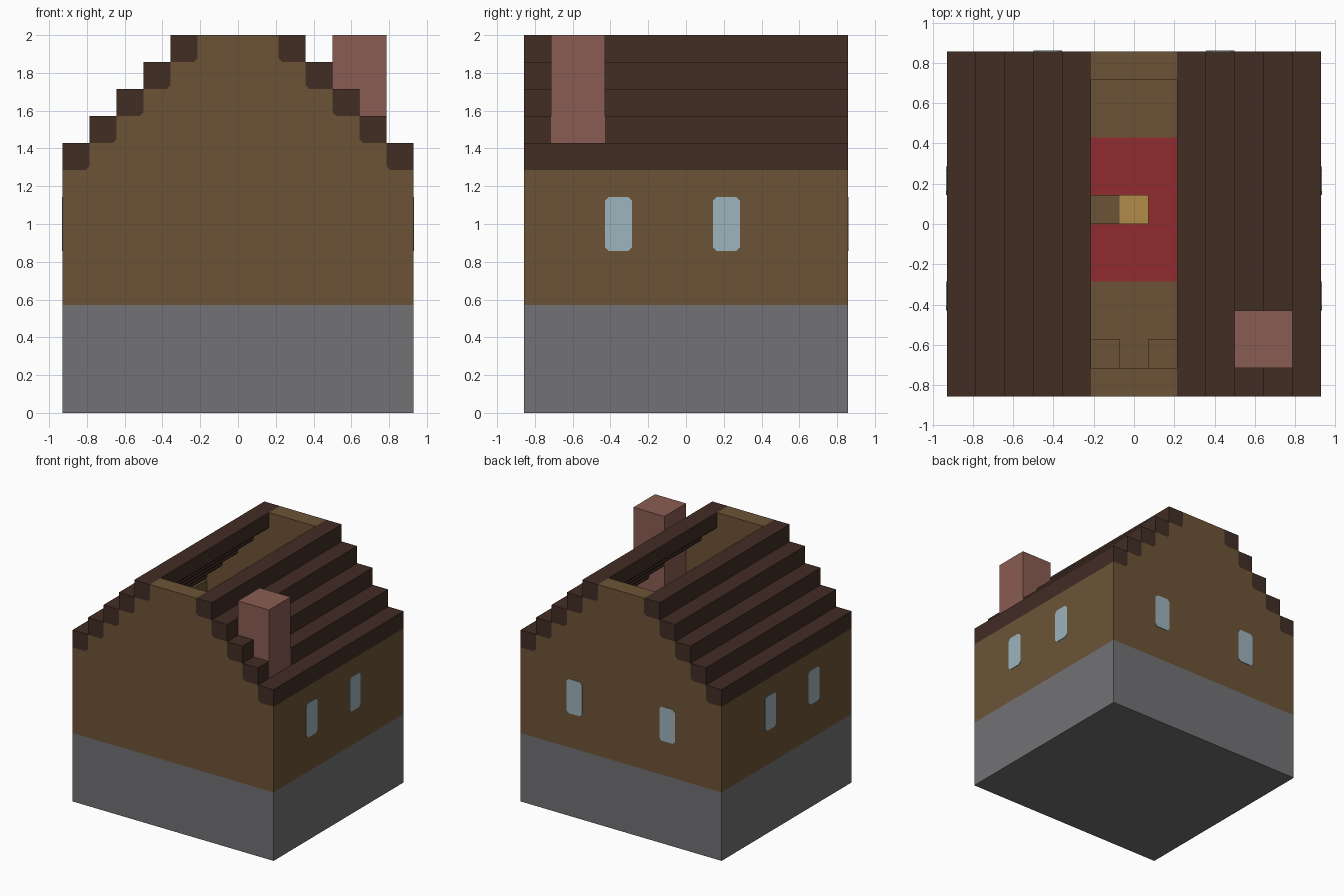
import bpy, bmesh

if "Cube" in bpy.data.objects:
    bpy.data.objects.remove(bpy.data.objects["Cube"], do_unlink=True)

U = 1 / 7      # edge length of one building block; all sizes below are in blocks
C = 0.14       # small corner cut


def linear(v):
    v /= 255
    return v / 12.92 if v <= 0.04045 else ((v + 0.055) / 1.055) ** 2.4


def material(name, r, g, b):
    m = bpy.data.materials.new(name)
    m.use_nodes = True
    col = (linear(r), linear(g), linear(b), 1)
    m.diffuse_color = col
    bsdf = m.node_tree.nodes["Principled BSDF"]
    bsdf.inputs["Base Color"].default_value = col
    bsdf.inputs["Roughness"].default_value = 0.9
    return m


stone = material("grey_stone", 114, 113, 116)
wood = material("brown_wood", 108, 84, 54)
dark = material("dark_roof_wood", 66, 45, 36)
brick = material("pink_brick", 138, 92, 82)
glass = material("pale_glass", 158, 180, 189)
red = material("red_cloth", 145, 44, 46)
gold = material("golden_wood", 177, 138, 72)


def prism(name, profile, start, end, mat, axis="y"):
    """Extrude a closed profile, (x, z) along y or (y, z) along x."""
    bm = bmesh.new()

    def place(p, d):
        return (p[0] * U, d * U, p[1] * U) if axis == "y" else (d * U, p[0] * U, p[1] * U)

    a = [bm.verts.new(place(p, start)) for p in profile]
    b = [bm.verts.new(place(p, end)) for p in profile]
    bm.faces.new(a)
    bm.faces.new(b[::-1])
    n = len(profile)
    for i in range(n):
        j = (i + 1) % n
        bm.faces.new((a[j], a[i], b[i], b[j]))
    bmesh.ops.recalc_face_normals(bm, faces=bm.faces)
    mesh = bpy.data.meshes.new(name)
    bm.to_mesh(mesh)
    bm.free()
    obj = bpy.data.objects.new(name, mesh)
    bpy.context.collection.objects.link(obj)
    mesh.materials.append(mat)
    return obj


def box(name, x0, x1, y0, y1, z0, z1, mat):
    return prism(name, [(x0, z0), (x1, z0), (x1, z1), (x0, z1)], y0, y1, mat)


def pane_profile(a, z0, z1):
    b, c = a + 1, C
    return [(a + c, z0), (b - c, z0), (b, z0 + c), (b, z1 - c),
            (b - c, z1), (a + c, z1), (a, z1 - c), (a, z0 + c)]


# Stone base and side walls
box("stone_base", -6.5, 6.5, -6, 6, 0, 4, stone)
for side, x in (("left", 5.5), ("right", -6.5)):
    box(side + "_wall", x, x + 1, -5, 5, 4, 9, wood)

# Stepped gable walls, front and back
half = [(6.5, 4), (6.5, 9)]
for i in range(5):
    inner, z = 5.5 - i, 9 + i
    half += [(inner + C, z), (inner, z + C), (inner, z + 1)]
gable = half + [(-x, z) for x, z in reversed(half)]
prism("front_gable", gable, -6, -5, wood)
prism("back_gable", gable, 5, 6, wood)

# Roof beams, stepping up to an open ridge; two are broken by the chimney
for side, s in (("left", 1), ("right", -1)):
    for i in range(5):
        a, z = 5.5 - i, 9 + i
        outline = [(a + C, z), (a + 1, z), (a + 1, z + 1), (a, z + 1), (a, z + C)]
        outline = [(s * x, h) for x, h in outline]
        broken = s == 1 and i in (1, 2)
        for k, (y0, y1) in enumerate([(-6, -5), (-3, 6)] if broken else [(-6, 6)]):
            prism(f"{side}_roof_beam_{i + 1}_{k + 1}", outline, y0, y1, dark)

# Chimney
box("chimney", 3.5, 5.5, -5, -3, 4, 14, brick)

# Windows: panes set through the walls, just proud of both sides
E = 0.03
for n, y in enumerate((-3, 1)):
    for side, x in (("left", 5.5), ("right", -6.5)):
        prism(f"{side}_window_{n + 1}", pane_profile(y, 6, 8), x - E, x + 1 + E, glass, "x")
for n, x in enumerate((-3.5, 2.5)):
    prism(f"back_window_{n + 1}", pane_profile(x, 6, 8), 5 - E, 6 + E, glass)

# Interior: floor, rug and furniture
box("floor", -5.5, 5.5, -5, 5, 4, 4.03, wood)
box("rug", -2.5, 2.5, -2, 3, 4.03, 4.08, red)
box("table", -0.5, 0.5, 0, 1, 4.08, 5, gold)
box("chair", -1.5, -0.5, 0, 1, 4.08, 5, wood)
for n, x in enumerate((-1.5, 0.5)):
    box(f"door_stool_{n + 1}", x, x + 1, -5, -4, 4.03, 5, wood)
